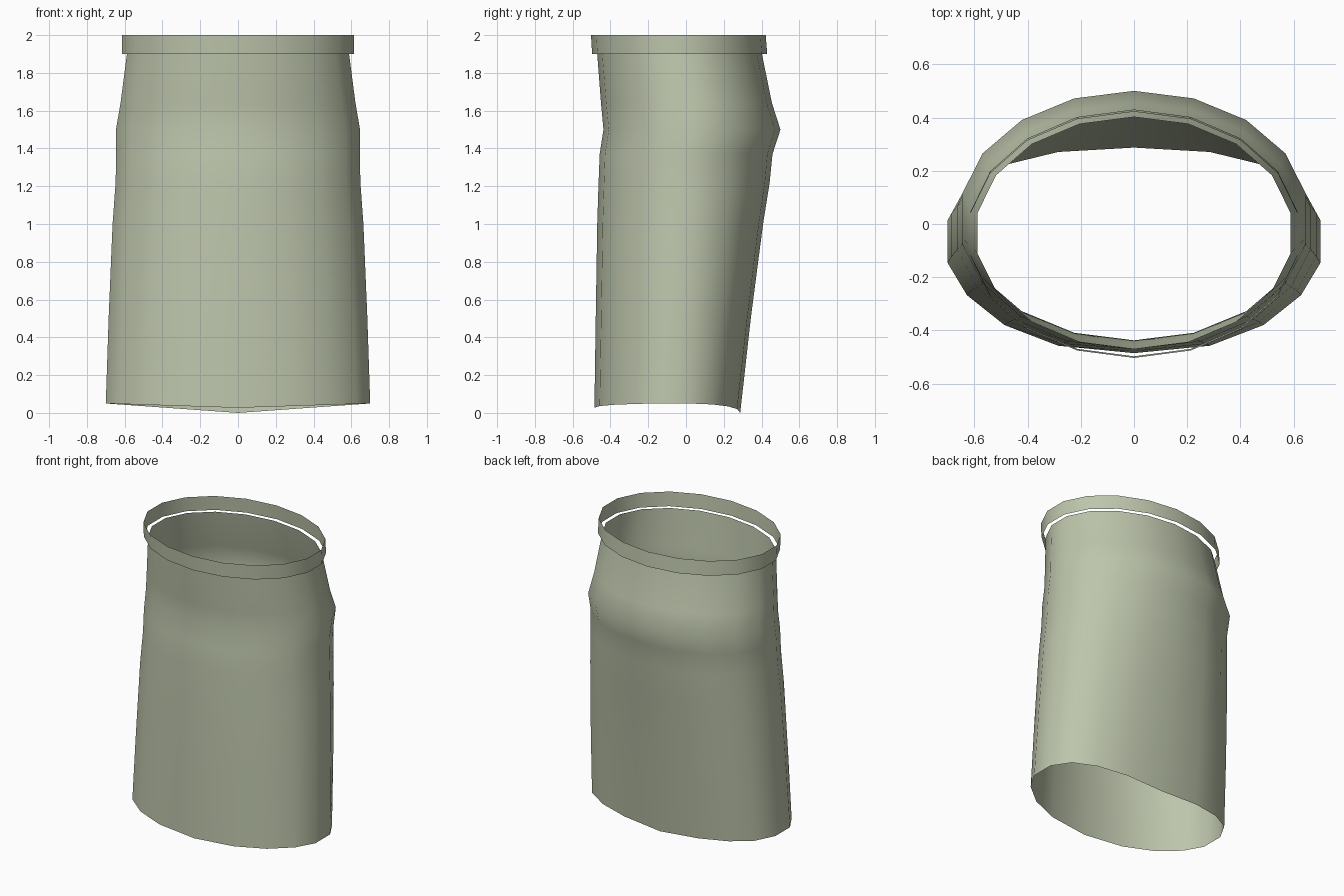
import bpy, bmesh, math

if "Cube" in bpy.data.objects:
    bpy.data.objects.remove(bpy.data.objects["Cube"])

SIDES = 18


def material(name, colour):
    m = bpy.data.materials.new(name)
    m.diffuse_color = (*colour, 1)
    m.use_nodes = True
    m.node_tree.nodes["Principled BSDF"].inputs["Base Color"].default_value = m.diffuse_color
    return m


def spow(v, e):
    return math.copysign(abs(v) ** e, v)


def ring(half_width, front, back, z, box):
    """Oval ring; box = 0 is an ellipse, 1 is square at the back and pointed at the front."""
    ex = 1 - 0.15 * box
    cy, b = (front + back) / 2, (back - front) / 2
    a = half_width / math.sin(math.radians(80)) ** ex
    pts = []
    for i in range(SIDES):
        t = 2 * math.pi * i / SIDES
        s, c = math.sin(t), math.cos(t)
        ey = 1 - 0.3 * box if c > 0 else 1 + 0.2 * box
        pts.append((a * spow(s, ex), cy + b * spow(c, ey), z))
    return pts


def tube(name, rings, mat):
    """Open sleeve through a list of rings, top to bottom."""
    bm = bmesh.new()
    rows = [[bm.verts.new(p) for p in r] for r in rings]
    for up, low in zip(rows, rows[1:]):
        for i in range(SIDES):
            j = (i + 1) % SIDES
            bm.faces.new((up[i], up[j], low[j], low[i])).smooth = True
    me = bpy.data.meshes.new(name)
    bm.to_mesh(me)
    bm.free()
    me.materials.append(mat)
    ob = bpy.data.objects.new(name, me)
    bpy.context.collection.objects.link(ob)
    return ob


cloth = material("sage cloth", (0.51, 0.56, 0.41))

# Skirt: half width, front y, back y, height, boxiness
sections = [
    (0.588, -0.470, 0.402, 1.90, 0.0),
    (0.622, -0.450, 0.455, 1.64, 0.0),
    (0.646, -0.437, 0.500, 1.50, 0.0),
    (0.645, -0.457, 0.458, 1.37, 0.15),
    (0.648, -0.463, 0.443, 1.22, 0.3),
    (0.664, -0.470, 0.408, 1.00, 0.5),
    (0.685, -0.478, 0.343, 0.50, 0.8),
]
rings = [ring(*s) for s in sections]

# Hem dips at the middle of the front and back
hem = []
for x, y, z in ring(0.70, -0.485, 0.287, 0.05, 1.0):
    dip = 0.05 if y > -0.1 else 0.023
    hem.append((x, y, z - dip * (1 - abs(x) / 0.70)))
rings.append(hem)
tube("skirt", rings, cloth)

# Loose waistband standing off the skirt top
tube("waistband", [ring(0.614, -0.503, 0.422, 2.0, 0.0),
                   ring(0.614, -0.497, 0.430, 1.9, 0.0)], cloth)
